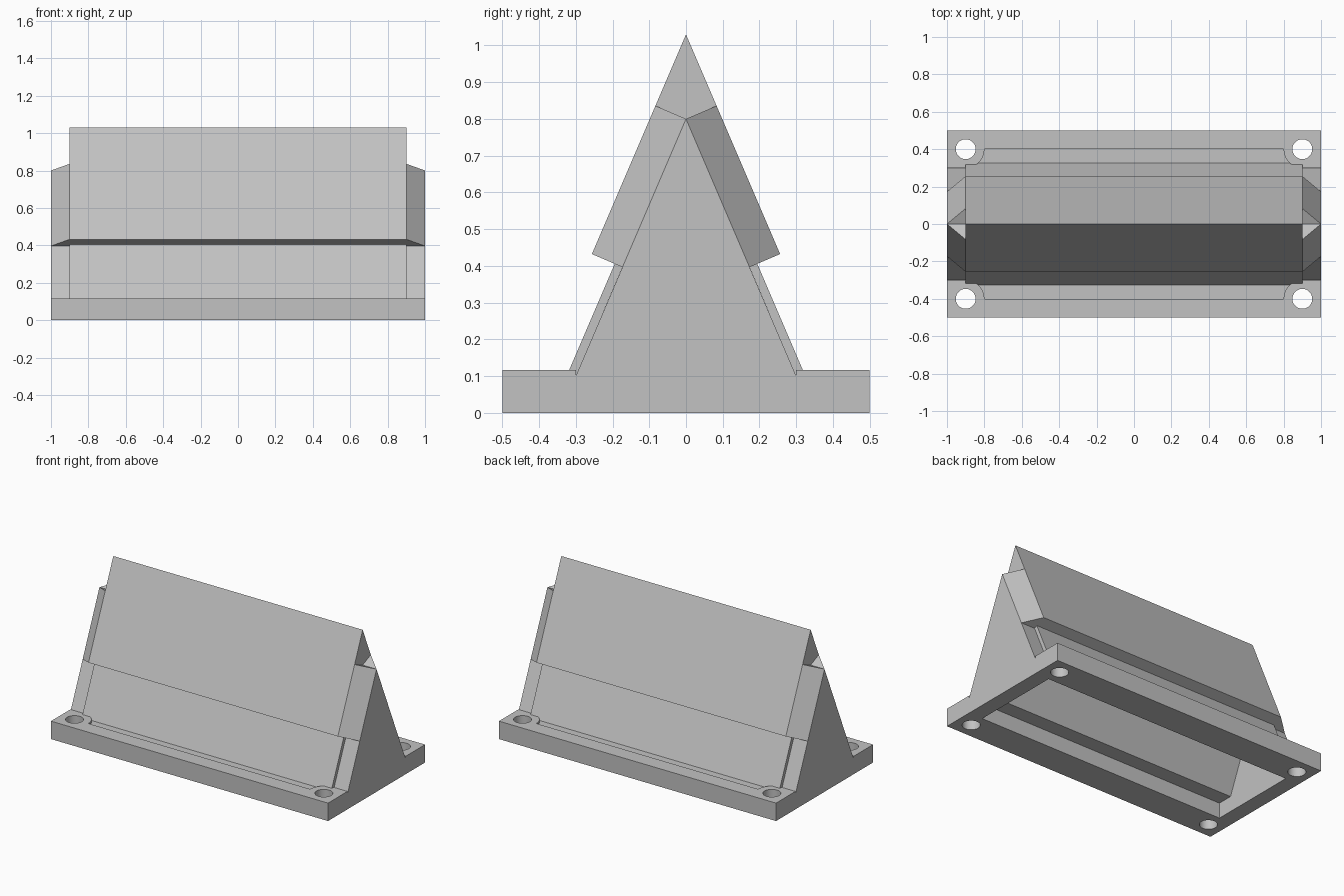
import bpy, bmesh, math
from mathutils import Vector, Matrix

cube = bpy.data.objects.get("Cube")
if cube:
    bpy.data.objects.remove(cube, do_unlink=True)

grey = bpy.data.materials.new("light_grey")
grey.use_nodes = True
COLOUR = (0.54, 0.54, 0.54, 1)
grey.diffuse_color = COLOUR
grey.node_tree.nodes["Principled BSDF"].inputs["Base Color"].default_value = COLOUR

FLOOR, TOP, APEX = 0.1, 0.117, 0.8      # recess floor, plate top, inner roof ridge
HALF, END = 0.3, 0.9                    # roof half width, inner face of end walls
slope = Vector((HALF, FLOOR - APEX)).normalized()
normal = Vector((-slope.y, slope.x))    # outward roof direction in (y, z)


def finish(name, bm):
    bmesh.ops.recalc_face_normals(bm, faces=bm.faces)
    mesh = bpy.data.meshes.new(name)
    bm.to_mesh(mesh)
    bm.free()
    mesh.materials.append(grey)
    obj = bpy.data.objects.new(name, mesh)
    bpy.context.collection.objects.link(obj)
    return obj


def prism(name, profile, x0, x1):
    """Extrude a (y, z) outline along x."""
    bm = bmesh.new()
    face = bm.faces.new([bm.verts.new((x0, y, z)) for y, z in profile])
    out = bmesh.ops.extrude_face_region(bm, geom=[face])
    moved = [v for v in out["geom"] if isinstance(v, bmesh.types.BMVert)]
    bmesh.ops.translate(bm, verts=moved, vec=(x1 - x0, 0, 0))
    return finish(name, bm)


def block(name, x, y, z0, z1):
    return prism(name, [(-y, z0), (y, z0), (y, z1), (-y, z1)], -x, x)


def cylinder(name, x, y, radius, z0, z1):
    bm = bmesh.new()
    bmesh.ops.create_cone(bm, cap_ends=True, segments=48, radius1=radius, radius2=radius,
                          depth=z1 - z0, matrix=Matrix.Translation((x, y, (z0 + z1) / 2)))
    return finish(name, bm)


def cut(target, cutter):
    mod = target.modifiers.new("cut", 'BOOLEAN')
    mod.operation, mod.solver, mod.object = 'DIFFERENCE', 'EXACT', cutter
    cutter.hide_render = True
    bpy.context.view_layer.objects.active = target
    bpy.ops.object.modifier_apply(modifier=mod.name)
    bpy.data.objects.remove(cutter, do_unlink=True)


# Base plate: open frame with a shallow recess that leaves round bosses at the holes
corners = [(sx * 0.9, sy * 0.4) for sx in (-1, 1) for sy in (-1, 1)]
plate = block("base_plate", 1, 0.5, 0, TOP)
recess = block("recess_cutter", END, 0.4, FLOOR, 0.2)
for x, y in corners:
    cut(recess, cylinder("boss_cutter", x, y, 0.1, 0.05, 0.3))
cut(plate, recess)
cut(plate, block("slot_cutter", 1.1, HALF, FLOOR, 0.3))
cut(plate, block("opening_cutter", END, HALF, -0.1, 0.2))
for x, y in corners:
    cut(plate, cylinder("hole_cutter", x, y, 0.053, -0.1, 0.3))
bpy.ops.object.select_all(action='DESELECT')
plate.select_set(True)
bpy.context.view_layer.objects.active = plate
bpy.ops.object.shade_smooth_by_angle(angle=math.radians(30))

# Hollow inner roof with solid triangular end walls
inner_roof = prism("inner_roof", [(-HALF, FLOOR), (HALF, FLOOR), (0, APEX)], -1, 1)
cut(inner_roof, prism("cavity_cutter", [(-0.242, 0), (0.242, 0), (0, 0.567)], -END, END))

# Thin lower panels lying on both slopes
for name, s in (("front_lower_panel", -1), ("back_lower_panel", 1)):
    prism(name, [(s * 0.3, 0.1), (s * 0.325, 0.1), (s * 0.182, 0.434), (s * 0.157, 0.434)],
          -END, END)

# Roof cap: thick cover with bevelled ends tapering to the end walls
bm = bmesh.new()
thick = normal * 0.0906
top = Vector((0, APEX))
low = top + slope * 0.439
ends = []
for sx in (-1, 1):
    p = {"ridge": bm.verts.new((sx * END, 0, 1.03)),
         "apex": bm.verts.new((sx, 0, APEX)),
         "core": bm.verts.new((sx * END, 0, APEX))}
    for s in (-1, 1):
        for key, x, q in (("out_top", END, top + thick), ("out_low", END, low + thick),
                          ("in_low", 1, low)):
            p[key, s] = bm.verts.new((sx * x, s * q.x, q.y))
        bm.faces.new([p["apex"], p["out_top", s], p["out_low", s], p["in_low", s]])
        bm.faces.new([p["apex"], p["out_top", s], p["core"]])
    bm.faces.new([p["ridge"], p["out_top", -1], p["core"], p["out_top", 1]])
    ends.append(p)
a, b = ends
for s in (-1, 1):
    bm.faces.new([a["ridge"], a["out_top", s], a["out_low", s],
                  b["out_low", s], b["out_top", s], b["ridge"]])
    for k, m in ((("out_low", s), ("in_low", s)), (("in_low", s), "apex")):
        bm.faces.new([a[k], a[m], b[m], b[k]])
finish("roof_cap", bm)
